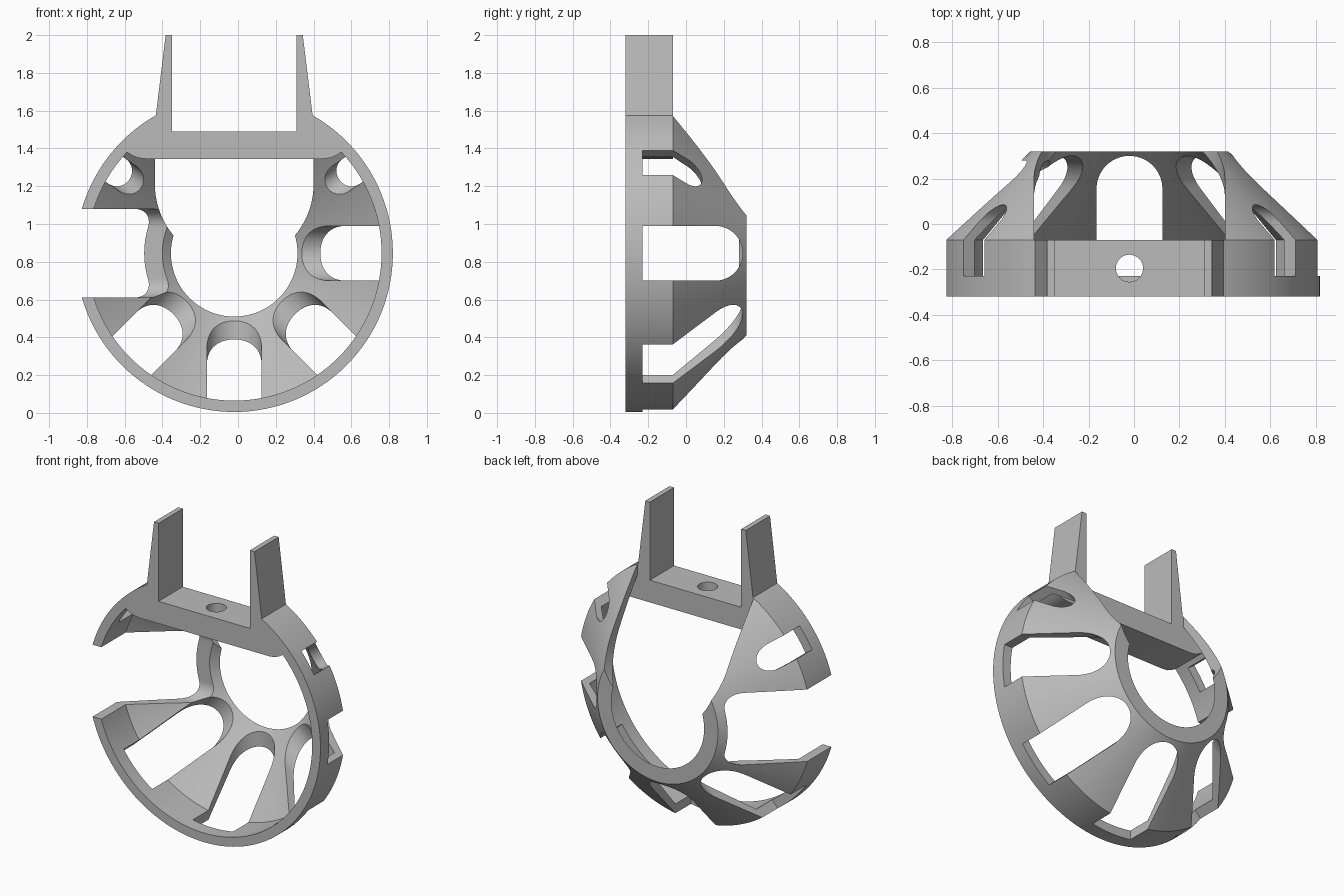
import bpy, bmesh
from math import sin, cos, pi, radians
from mathutils import Matrix, Vector

cube = bpy.data.objects.get("Cube")
if cube:
    bpy.data.objects.remove(cube)

CENTRE = Vector((-0.02, 0, 0.845))
FRONT, SHOULDER, BACK = -0.32, -0.07, 0.32

grey = bpy.data.materials.new("plain_grey")
grey.use_nodes = True
colour = (0.5, 0.5, 0.5, 1)
grey.diffuse_color = colour
grey.node_tree.nodes["Principled BSDF"].inputs["Base Color"].default_value = colour


def finish(name, bm):
    bmesh.ops.recalc_face_normals(bm, faces=bm.faces)
    mesh = bpy.data.meshes.new(name)
    bm.to_mesh(mesh)
    bm.free()
    mesh.materials.append(grey)
    obj = bpy.data.objects.new(name, mesh)
    bpy.context.collection.objects.link(obj)
    return obj


def prism(name, points, u, v, w, start, end):
    """Extrude a 2D profile (in u, v) along w, placed about the ring centre."""
    u, v, w = Vector(u), Vector(v), Vector(w)
    bm = bmesh.new()
    face = bm.faces.new([bm.verts.new(CENTRE + u * a + v * b + w * start) for a, b in points])
    new = bmesh.ops.extrude_face_region(bm, geom=[face])["geom"]
    verts = [g for g in new if isinstance(g, bmesh.types.BMVert)]
    bmesh.ops.translate(bm, verts=verts, vec=w * (end - start))
    return finish(name, bm)


def arc(cx, cy, r, a0, a1, n):
    angles = [radians(a0 + (a1 - a0) * i / n) for i in range(n + 1)]
    return [(cx + r * cos(a), cy + r * sin(a)) for a in angles]


def along_y(name, points, start, end):
    return prism(name, points, (1, 0, 0), (0, 0, 1), (0, 1, 0), start, end)


def combine(target, other, operation):
    mod = target.modifiers.new(operation, "BOOLEAN")
    mod.operation, mod.object, mod.solver = operation, other, "EXACT"
    bpy.context.view_layer.objects.active = target
    bpy.ops.object.modifier_apply(modifier=mod.name)
    bpy.data.objects.remove(other)


def slot(angle, half, front, back, radius, inner):
    """Radial window with rounded rear corners."""
    a = radians(angle)
    pts = [(-half, front), (half, front)]
    pts += arc(half - radius, back - radius, radius, 0, 90, 14)
    left = arc(radius - half, back - radius, radius, 90, 180, 14)
    pts += left[1:] if half - radius < 0.001 else left
    return prism("slot_cutter", pts, (-sin(a), 0, cos(a)), (0, 1, 0),
                 (cos(a), 0, sin(a)), inner, 1.0)


# Ring and conical shell, spun around the y axis
profile = [(0.84, FRONT), (0.84, SHOULDER), (0.435, BACK),
           (0.335, BACK), (0.78, SHOULDER), (0.78, FRONT)]
bm = bmesh.new()
verts = [bm.verts.new(CENTRE + Vector((r, y, 0))) for r, y in profile]
edges = [bm.edges.new((verts[i], verts[i - 1])) for i in range(len(verts))]
bmesh.ops.spin(bm, geom=verts + edges, cent=CENTRE, axis=(0, 1, 0),
               angle=2 * pi, steps=128, use_merge=True)
bmesh.ops.remove_doubles(bm, verts=bm.verts, dist=0.0005)
cage = finish("slotted_cage", bm)

# Upper opening: straight sides with a round bottom, behind the crossbar
opening = [(0.42, 1.2), (-0.42, 1.2)] + arc(0, 0.365, 0.42, 180, 360, 40)
combine(cage, along_y("opening_cutter", opening, SHOULDER, 0.5), "DIFFERENCE")

# Flat seat between the posts
seat = [(-0.33, 0.645), (0.33, 0.645), (0.33, 1.0), (-0.33, 1.0)]
combine(cage, along_y("seat_cutter", seat, -0.5, 0.0), "DIFFERENCE")

# Crossbar with its two tapered posts, mirrored left to right
half = [(0.47, 0.5), (0.51, 0.505), (0.54, 0.518), (0.575, 0.54)]
half += arc(0, 0, 0.81, 44, 58, 6)
half += [(0.415, 0.73), (0.363, 1.155), (0.33, 1.155), (0.33, 0.645)]
bar = half + [(-x, z) for x, z in reversed(half)]
combine(cage, along_y("crossbar_posts", bar, FRONT, SHOULDER), "UNION")

# Radial windows: four wide, two small, one open at the front
for angle in (-135, -90, -45, 0):
    combine(cage, slot(angle, 0.145, -0.23, 0.30, 0.145, 0.2), "DIFFERENCE")
for angle in (35, 145):
    combine(cage, slot(angle, 0.08, -0.23, 0.085, 0.08, 0.45), "DIFFERENCE")
combine(cage, slot(180, 0.235, -0.5, 0.28, 0.1, 0.2), "DIFFERENCE")

# Screw hole through the crossbar
hole = arc(0, -0.195, 0.06, 0, 348.75, 31)
combine(cage, prism("hole_cutter", hole, (1, 0, 0), (0, 1, 0), (0, 0, 1), 0.4, 0.8),
        "DIFFERENCE")

# Smooth curved walls with crisp edges
bpy.ops.object.select_all(action="DESELECT")
cage.select_set(True)
bpy.context.view_layer.objects.active = cage
bpy.ops.object.shade_smooth_by_angle(angle=radians(25))
